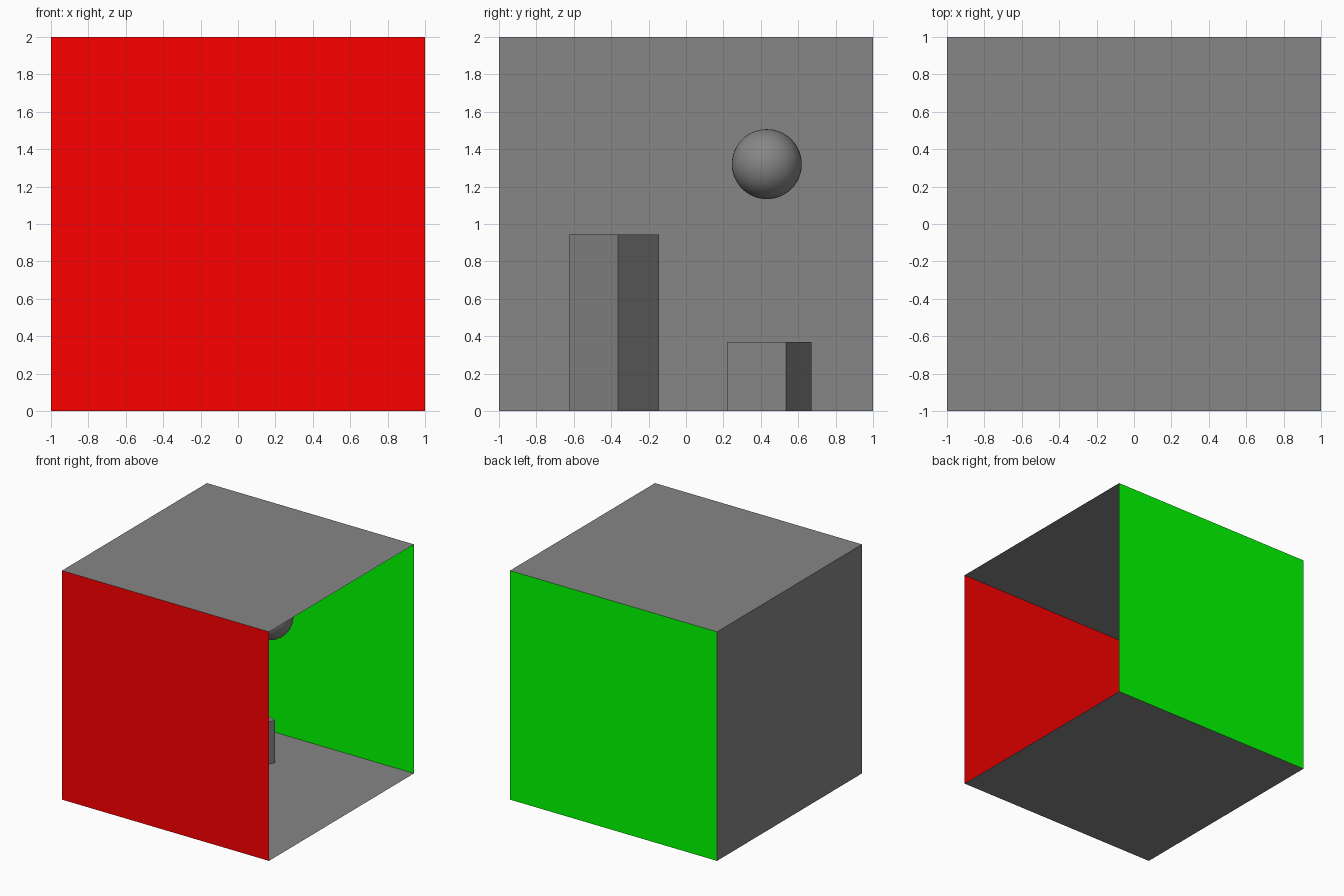
import bpy
from math import radians, pi

if "Cube" in bpy.data.objects:
    bpy.data.objects.remove(bpy.data.objects["Cube"])


def material(name, color):
    mat = bpy.data.materials.new(name)
    mat.diffuse_color = color
    mat.use_nodes = True
    mat.node_tree.nodes["Principled BSDF"].inputs["Base Color"].default_value = mat.diffuse_color
    return mat


red = material("red", (1, 0, 0, 1))
green = material("green", (0, 1, 0, 1))
grey = material("grey", (0.24, 0.24, 0.24, 1))


def finish(name, mat=grey):
    obj = bpy.context.object
    obj.name = name
    obj.data.materials.append(mat)
    return obj


def panel(name, loc, rot, mat=grey):
    """Thin 2 x 2 wall panel."""
    bpy.ops.mesh.primitive_plane_add(size=2, location=loc, rotation=rot)
    finish(name, mat)


def block(name, x, y, side, height, angle):
    """Square block standing on the floor, turned about z."""
    bpy.ops.mesh.primitive_cube_add(size=1, location=(x, y, height / 2),
                                    rotation=(0, 0, radians(angle)))
    finish(name).scale = (side, side, height)


# Room, open on the +x side, all panels facing inward
panel("floor", (0, 0, 0), (0, 0, 0))
panel("ceiling", (0, 0, 2), (pi, 0, 0))
panel("end_wall", (-1, 0, 1), (0, pi / 2, 0))
panel("red_wall", (0, -1, 1), (-pi / 2, 0, 0), red)
panel("green_wall", (0, 1, 1), (pi / 2, 0, 0), green)

# Blocks on the floor
block("tall_block", -0.45, -0.385, 0.341, 0.945, -40.2)
block("short_block", -0.24, 0.445, 0.343, 0.37, -23.2)

# Floating ball
bpy.ops.mesh.primitive_uv_sphere_add(segments=48, ring_count=24, radius=0.187,
                                     location=(0.005, 0.432, 1.32))
finish("ball")
bpy.ops.object.shade_smooth()
